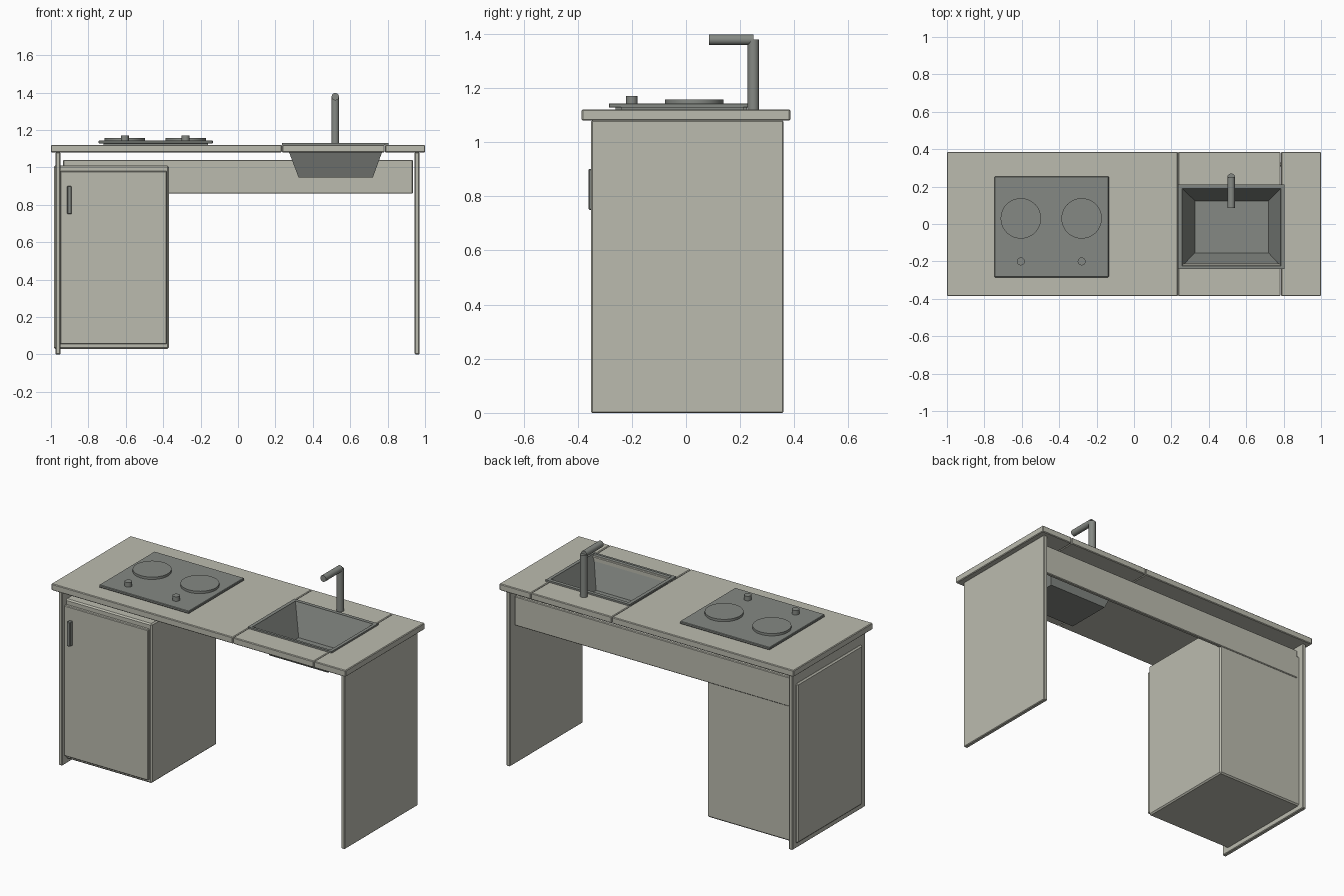
import bpy, bmesh, math
from mathutils import Matrix

if "Cube" in bpy.data.objects:
    bpy.data.objects.remove(bpy.data.objects["Cube"])


def material(name, rgb):
    m = bpy.data.materials.new(name)
    m.diffuse_color = (*rgb, 1)
    m.use_nodes = True
    m.node_tree.nodes["Principled BSDF"].inputs["Base Color"].default_value = m.diffuse_color
    return m


CREAM = material("warm grey laminate", (0.50, 0.50, 0.43))
STEEL = material("steel grey", (0.235, 0.25, 0.23))


def finish(name, bm, mat, bevel=0):
    bmesh.ops.recalc_face_normals(bm, faces=bm.faces)
    me = bpy.data.meshes.new(name)
    bm.to_mesh(me)
    bm.free()
    me.materials.append(mat)
    ob = bpy.data.objects.new(name, me)
    bpy.context.collection.objects.link(ob)
    if bevel:
        mod = ob.modifiers.new("edge", 'BEVEL')
        mod.width, mod.segments = bevel, 1
    return ob


def box(name, x, y, z, mat=CREAM, bevel=0.004):
    """Box given by (min, max) on each axis."""
    bm = bmesh.new()
    bmesh.ops.create_cube(bm, size=1)
    for v in bm.verts:
        v.co = [(a + b) / 2 + c * (b - a) for (a, b), c in zip((x, y, z), v.co)]
    return finish(name, bm, mat, bevel)


def cylinder(name, centre, r, depth, axis='Z', mat=STEEL, sides=32):
    bm = bmesh.new()
    turn = Matrix.Rotation(math.pi / 2, 4, 'X') if axis == 'Y' else Matrix()
    bmesh.ops.create_cone(bm, cap_ends=True, segments=sides, radius1=r, radius2=r,
                          depth=depth, matrix=Matrix.Translation(centre) @ turn)
    ob = finish(name, bm, mat)
    bpy.context.view_layer.objects.active = ob
    ob.select_set(True)
    bpy.ops.object.shade_smooth_by_angle(angle=math.radians(35))
    ob.select_set(False)
    return ob


def loft(name, loops, mat, cap_last=False, closed=False):
    """Join rectangles (x0, x1, y0, y1, z) into a skin."""
    bm = bmesh.new()
    rings = [[bm.verts.new(p) for p in ((a, c, z), (b, c, z), (b, d, z), (a, d, z))]
             for a, b, c, d, z in loops]
    pairs = list(zip(rings, rings[1:] + rings[:1] if closed else rings[1:]))
    for lo, hi in pairs:
        for i in range(4):
            j = (i + 1) % 4
            bm.faces.new((lo[i], lo[j], hi[j], hi[i]))
    if cap_last:
        bm.faces.new(rings[-1])
    return finish(name, bm, mat)


# Worktop: two full-depth slabs and the strips around the sink
TOP, DEEP = (1.08, 1.12), 0.385
box("worktop_left", (-1, 0.234), (-DEEP, DEEP), TOP)
box("worktop_right", (0.786, 1), (-DEEP, DEEP), TOP)
box("worktop_sink_front", (0.236, 0.784), (-DEEP, -0.21), TOP)
box("worktop_sink_back", (0.236, 0.784), (0.19, DEEP), TOP)

# Side panels and back apron
box("side_panel_left", (-0.975, -0.95), (-0.35, 0.36), (0, 1.08))
box("side_panel_right", (0.945, 0.97), (-0.35, 0.36), (0, 1.08))
box("back_apron", (-0.935, 0.935), (0.308, 0.33), (0.86, 1.04))

# Cabinet with door and handle
box("cabinet", (-0.985, -0.37), (-0.31, 0.325), (0.03, 1.01), bevel=0.008)
box("cabinet_door", (-0.95, -0.38), (-0.332, -0.31), (0.055, 0.98))
box("door_handle", (-0.913, -0.89), (-0.36, -0.332), (0.75, 0.90), STEEL, 0.003)

# Hob with burners and knobs
box("hob_base", (-0.72, -0.16), (-0.26, 0.225), (1.115, 1.13), STEEL, 0)
box("hob_plate", (-0.745, -0.135), (-0.285, 0.253), (1.127, 1.143), STEEL, 0.003)
for side, x in (("left", -0.605), ("right", -0.28)):
    cylinder("burner_" + side, (x, 0.03, 1.149), 0.108, 0.017, sides=48)
    cylinder("knob_" + side, (x, -0.2, 1.156), 0.021, 0.029)

# Sink rim and tapering bowl
RO = (0.235, 0.805, -0.24, 0.212)
RI = (0.257, 0.785, -0.225, 0.19)
loft("sink_rim", [(*RO, 1.119), (*RO, 1.13), (*RI, 1.13), (*RI, 1.119)], STEEL, closed=True)
bowl = loft("sink_bowl", [(*RI, 1.127), (0.325, 0.72, -0.155, 0.125, 0.947)], STEEL, cap_last=True)
mod = bowl.modifiers.new("wall", 'SOLIDIFY')
mod.thickness, mod.offset = 0.004, 0

# Tap: upright and spout
cylinder("tap_upright", (0.52, 0.249, 1.247), 0.021, 0.262)
cylinder("tap_spout", (0.52, 0.167, 1.378), 0.0195, 0.164, 'Y')
